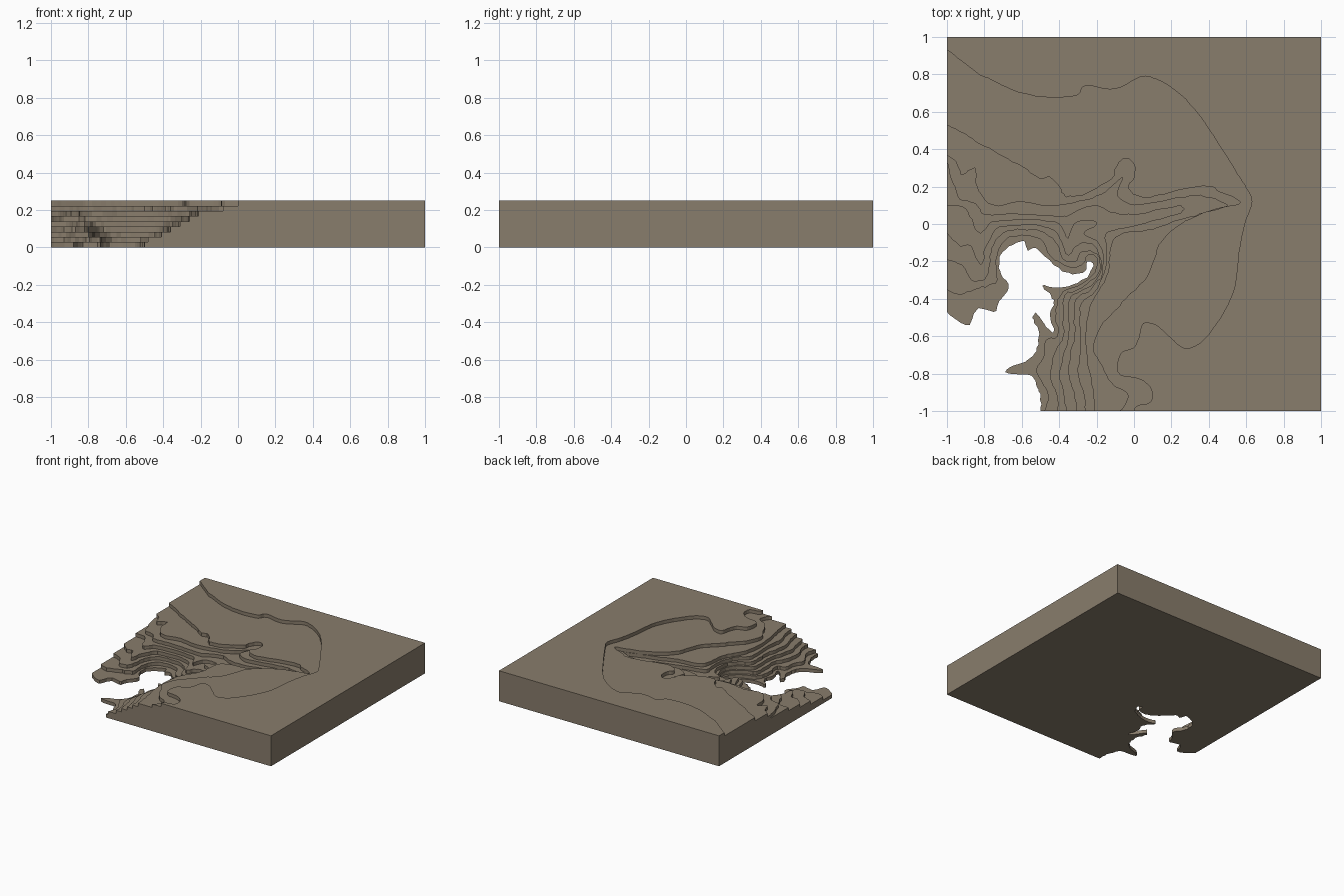
import bpy, bmesh, random
from mathutils import Vector

random.seed(4)
HEIGHT = 0.25

# Shoreline of each terrace, from the left edge round the valley to the front edge
shore_1 = [(-1, -.47), (-.9, -.54), (-.87, -.52), (-.83, -.45), (-.75, -.47), (-.72, -.41),
           (-.67, -.34), (-.71, -.27), (-.72, -.19), (-.67, -.12), (-.59, -.09), (-.57, -.14),
           (-.52, -.13), (-.43, -.22), (-.33, -.27), (-.26, -.25), (-.25, -.2), (-.22, -.21),
           (-.24, -.27), (-.3, -.315), (-.4, -.34), (-.49, -.33), (-.45, -.37), (-.43, -.42),
           (-.45, -.48), (-.43, -.58), (-.47, -.55), (-.52, -.48), (-.545, -.5), (-.51, -.57),
           (-.52, -.66), (-.56, -.72), (-.67, -.77), (-.67, -.8), (-.55, -.81), (-.52, -.87),
           (-.5, -.92), (-.5, -1)]
shore_2 = [(-1, -.35), (-.93, -.38), (-.85, -.35), (-.78, -.33), (-.73, -.3), (-.74, -.2),
           (-.69, -.09), (-.6, -.06), (-.5, -.08), (-.45, -.17), (-.35, -.23), (-.28, -.22),
           (-.25, -.17), (-.2, -.18), (-.21, -.26), (-.3, -.33), (-.38, -.36), (-.41, -.42),
           (-.42, -.5), (-.41, -.6), (-.47, -.62), (-.48, -.7), (-.52, -.77), (-.49, -.85),
           (-.46, -.92), (-.48, -1)]
shore_3 = [(-1, -.19), (-.92, -.22), (-.87, -.3), (-.8, -.3), (-.77, -.22), (-.76, -.13),
           (-.7, -.05), (-.6, -.03), (-.5, -.04), (-.42, -.1), (-.38, -.19), (-.31, -.2),
           (-.28, -.15), (-.2, -.16), (-.19, -.26), (-.28, -.34), (-.37, -.38), (-.38, -.48),
           (-.38, -.6), (-.42, -.68), (-.44, -.76), (-.44, -.85), (-.41, -.92), (-.41, -1)]
shore_4 = [(-1, -.05), (-.93, -.12), (-.87, -.12), (-.82, -.22), (-.79, -.12), (-.74, -.03),
           (-.65, -.01), (-.5, -.01), (-.42, -.04), (-.38, -.12), (-.35, -.17), (-.31, -.12),
           (-.26, -.1), (-.2, -.13), (-.18, -.26), (-.25, -.34), (-.34, -.39), (-.35, -.5),
           (-.35, -.6), (-.38, -.7), (-.4, -.8), (-.38, -.9), (-.36, -1)]
shore_5 = [(-1, .1), (-.9, .08), (-.86, 0), (-.82, -.05), (-.76, .01), (-.65, .02), (-.5, .02),
           (-.4, 0), (-.35, -.08), (-.32, 0), (-.25, .02), (-.2, 0), (-.27, -.05), (-.2, -.09),
           (-.17, -.15), (-.17, -.26), (-.23, -.35), (-.31, -.4), (-.32, -.5), (-.32, -.6),
           (-.34, -.7), (-.35, -.8), (-.32, -.9), (-.31, -1)]
shore_6 = [(-1, .33), (-.97, .22), (-.93, .13), (-.85, .11), (-.8, .05), (-.7, .05), (-.55, .05),
           (-.42, .04), (-.36, .04), (-.28, .08), (-.2, .1), (-.12, .06), (0, .05), (.15, .08),
           (.25, .1), (.25, .06), (.1, .02), (-.05, -.02), (-.15, -.05), (-.15, -.15),
           (-.16, -.26), (-.21, -.36), (-.28, -.42), (-.29, -.55), (-.29, -.7), (-.3, -.8),
           (-.27, -.9), (-.26, -1)]
shore_7 = [(-1, .37), (-.95, .33), (-.92, .26), (-.85, .3), (-.84, .2), (-.78, .11), (-.7, .1),
           (-.6, .12), (-.5, .1), (-.4, .1), (-.3, .12), (-.2, .15), (-.12, .2), (-.06, .25),
           (-.09, .15), (0, .1), (.15, .12), (.3, .15), (.4, .14), (.5, .1), (.4, .07),
           (.3, .04), (.2, .01), (.1, -.03), (0, -.04), (-.1, -.07), (-.13, -.15), (-.14, -.26),
           (-.19, -.36), (-.24, -.45), (-.26, -.6), (-.25, -.75), (-.22, -.88), (-.21, -1)]
shore_8 = [(-1, .53), (-.9, .48), (-.83, .43), (-.75, .39), (-.65, .33), (-.57, .29), (-.5, .24),
           (-.45, .25), (-.4, .2), (-.37, .15), (-.3, .15), (-.2, .19), (-.12, .24), (-.08, .33),
           (-.04, .35), (0, .32), (0, .25), (-.03, .19), (.05, .14), (.2, .17), (.35, .2),
           (.42, .2), (.46, .17), (.57, .115), (.45, .08), (.35, .05), (.25, 0), (.15, -.09),
           (.11, -.18), (.07, -.28), (-.02, -.37), (-.1, -.46), (-.18, -.55), (-.22, -.66),
           (-.17, -.76), (-.12, -.85), (-.03, -.92), (-.08, -1)]
shore_9 = [(-1, .93), (-.92, .87), (-.83, .8), (-.78, .78), (-.68, .73), (-.6, .7), (-.5, .68),
           (-.4, .675), (-.3, .69), (-.26, .74), (-.13, .72), (-.05, .74), (0, .77), (.06, .79),
           (.15, .76), (.25, .69), (.35, .58), (.45, .43), (.55, .27), (.6, .19), (.63, .12),
           (.59, 0), (.56, -.15), (.54, -.33), (.48, -.47), (.4, -.59), (.33, -.65), (.26, -.66),
           (.2, -.61), (.12, -.54), (.05, -.53), (.03, -.59), (0, -.66), (-.07, -.69),
           (-.09, -.76), (-.07, -.81), (.03, -.83), (.09, -.88), (.09, -.95), (.02, -.97), (0, -1)]
shores = [shore_1, shore_2, shore_3, shore_4, shore_5, shore_6, shore_7, shore_8, shore_9]

rock = bpy.data.materials.new("brown_rock")
rock.diffuse_color = (0.25, 0.205, 0.15, 1)


def ragged_curve(points, steps, wobble):
    """Catmull-Rom line through the points with a slight natural wobble."""
    p = [Vector(q) for q in points]
    p = [p[0]] + p + [p[-1]]
    out = []
    for i in range(1, len(p) - 2):
        a, b, c, d = p[i - 1:i + 3]
        for s in range(steps):
            t = s / steps
            v = 0.5 * (2 * b + (c - a) * t + (2 * a - 5 * b + 4 * c - d) * t * t
                       + (3 * b - a - 3 * c + d) * t ** 3)
            if s:
                v += Vector((random.uniform(-wobble, wobble), random.uniform(-wobble, wobble)))
            out.append((max(v.x, -1), max(v.y, -1)))
    return out + [tuple(points[-1])]


def terrace(name, outline, z, thickness):
    """Flat slab with the given outline."""
    bm = bmesh.new()
    face = bm.faces.new([bm.verts.new((x, y, z)) for x, y in outline])
    geo = bmesh.ops.extrude_face_region(bm, geom=[face])["geom"]
    top = [g for g in geo if isinstance(g, bmesh.types.BMVert)]
    bmesh.ops.translate(bm, verts=top, vec=(0, 0, thickness))
    bmesh.ops.recalc_face_normals(bm, faces=bm.faces)
    bmesh.ops.triangulate(bm, faces=[f for f in bm.faces if len(f.verts) > 4],
                          ngon_method='EAR_CLIP')
    mesh = bpy.data.meshes.new(name)
    bm.to_mesh(mesh)
    bm.free()
    mesh.materials.append(rock)
    bpy.context.collection.objects.link(bpy.data.objects.new(name, mesh))


# Stack of terraces, each filling the block up to its shoreline
step = HEIGHT / len(shores)
for i, shore in enumerate(shores):
    wobble = 0.002 if i == 8 else 0.005
    outline = ragged_curve(shore, 4, wobble) + [(1, -1), (1, 1), (-1, 1)]
    terrace(f"terrace_{i + 1}", outline, i * step, step)
